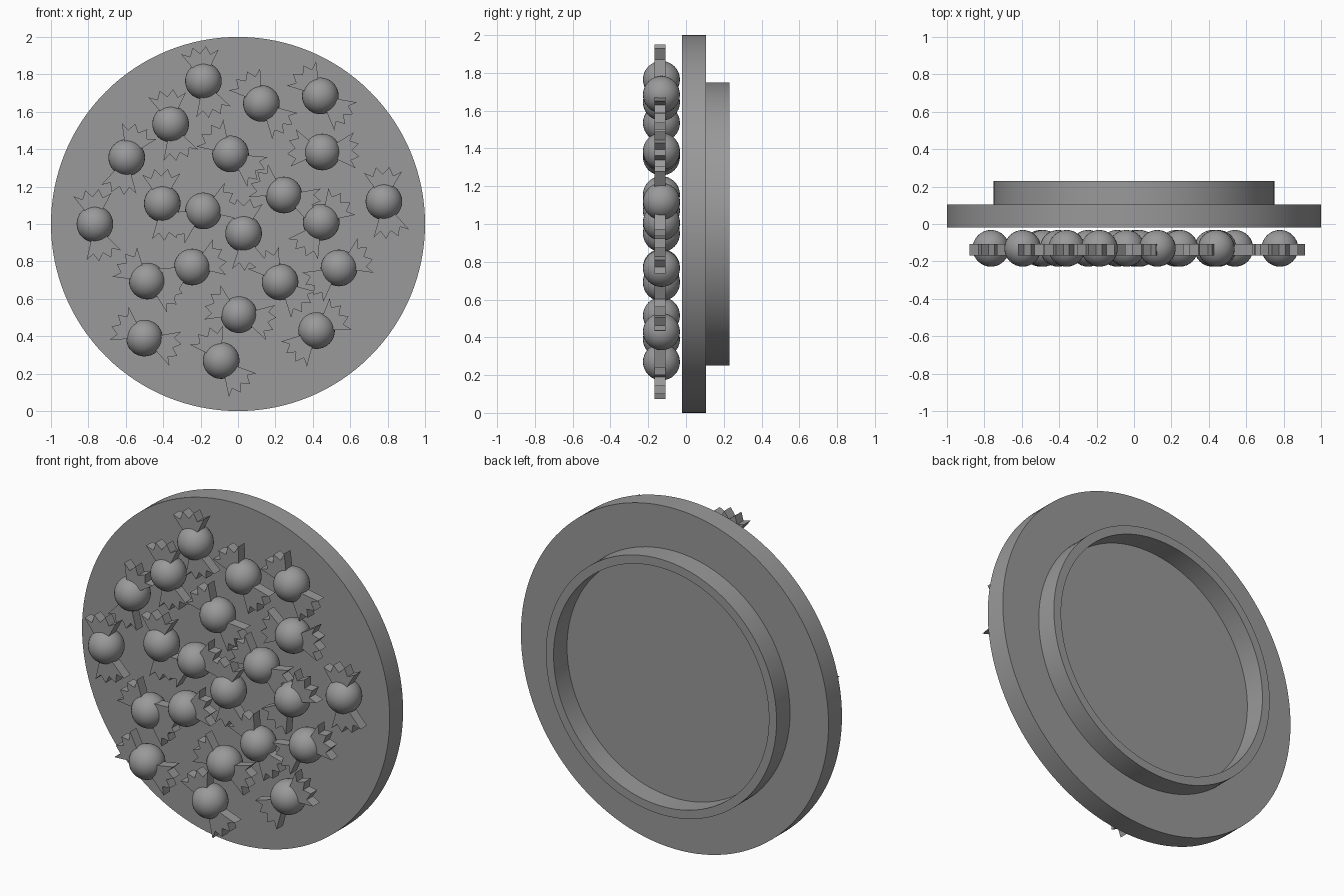
import bpy, bmesh
from math import cos, sin, pi, radians

if "Cube" in bpy.data.objects:
    bpy.data.objects.remove(bpy.data.objects["Cube"])

# Dark grey for every part
grey = bpy.data.materials.new("dark_grey")
grey.diffuse_color = (0.32, 0.32, 0.32, 1)
grey.use_nodes = True
grey.node_tree.nodes["Principled BSDF"].inputs["Base Color"].default_value = grey.diffuse_color


def finish(bm, name):
    bmesh.ops.recalc_face_normals(bm, faces=bm.faces[:])
    mesh = bpy.data.meshes.new(name)
    bm.to_mesh(mesh)
    bm.free()
    mesh.materials.append(grey)
    ob = bpy.data.objects.new(name, mesh)
    bpy.context.collection.objects.link(ob)
    bpy.ops.object.select_all(action='DESELECT')
    ob.select_set(True)
    bpy.context.view_layer.objects.active = ob
    bpy.ops.object.shade_smooth_by_angle(angle=radians(30))
    return ob


def lathe(name, profile, n=128):
    """Spin (radius, y) points about the y axis through z = 1, capping both ends."""
    bm = bmesh.new()
    rings = [[bm.verts.new((r * cos(2 * pi * i / n), y, 1 + r * sin(2 * pi * i / n)))
              for i in range(n)] for r, y in profile]
    bm.faces.new(rings[0])
    bm.faces.new(rings[-1])
    for a, b in zip(rings, rings[1:]):
        for i in range(n):
            j = (i + 1) % n
            bm.faces.new((a[i], a[j], b[j], b[i]))
    return finish(bm, name)


# Round plate with a raised rim on its back, as one stepped profile
lathe("round_plate", [(1, -0.02), (1, 0.105), (0.75, 0.105), (0.75, 0.23),
                      (0.70, 0.23), (0.70, 0.105)])

BALL_R, BALL_Y = 0.098, -0.13


def ball(name, x, z):
    bm = bmesh.new()
    bmesh.ops.create_uvsphere(bm, u_segments=32, v_segments=16, radius=BALL_R)
    bmesh.ops.translate(bm, vec=(x, BALL_Y, z), verts=bm.verts[:])
    finish(bm, name)


def fan(name, x, z, angle, reach, spread, teeth=3):
    """Flat wedge with a zigzag outer edge, growing out of a ball."""
    points = [(0.0, 0.0)]
    steps = teeth * 2
    for i in range(steps + 1):
        a = radians(angle - spread / 2 + spread * i / steps)
        r = reach - (0.04 if i % 2 else 0)
        points.append((r * cos(a), r * sin(a)))
    bm = bmesh.new()
    front, back = ([bm.verts.new((x + px, y, z + pz)) for px, pz in points]
                   for y in (-0.168, -0.108))
    bm.faces.new(front)
    bm.faces.new(back)
    for i in range(len(points)):
        j = (i + 1) % len(points)
        bm.faces.new((front[i], front[j], back[j], back[i]))
    finish(bm, name)


# Each stud: x, z, turn in degrees
studs = [
    (-0.185, 1.765, 97), (0.125, 1.645, 125), (0.44, 1.685, 130),
    (-0.36, 1.535, 97), (-0.595, 1.355, 65), (-0.04, 1.375, 135),
    (0.45, 1.385, 172), (0.245, 1.155, 150), (-0.405, 1.11, 92),
    (-0.185, 1.07, 20), (0.03, 0.95, 90), (0.445, 1.01, 45),
    (-0.765, 1.0, 95), (0.78, 1.12, 92), (-0.485, 0.695, 140),
    (-0.245, 0.77, 20), (0.225, 0.69, 125), (0.54, 0.765, 25),
    (0.005, 0.515, 155), (-0.5, 0.39, 150), (-0.09, 0.27, 120),
    (0.42, 0.43, 35),
]
for k, (x, z, turn) in enumerate(studs, 1):
    ball(f"ball_{k}", x, z)
    fan(f"upper_fan_{k}", x, z, turn, 0.187, 66)
    fan(f"lower_fan_{k}", x, z, turn + 191, 0.20, 58)
